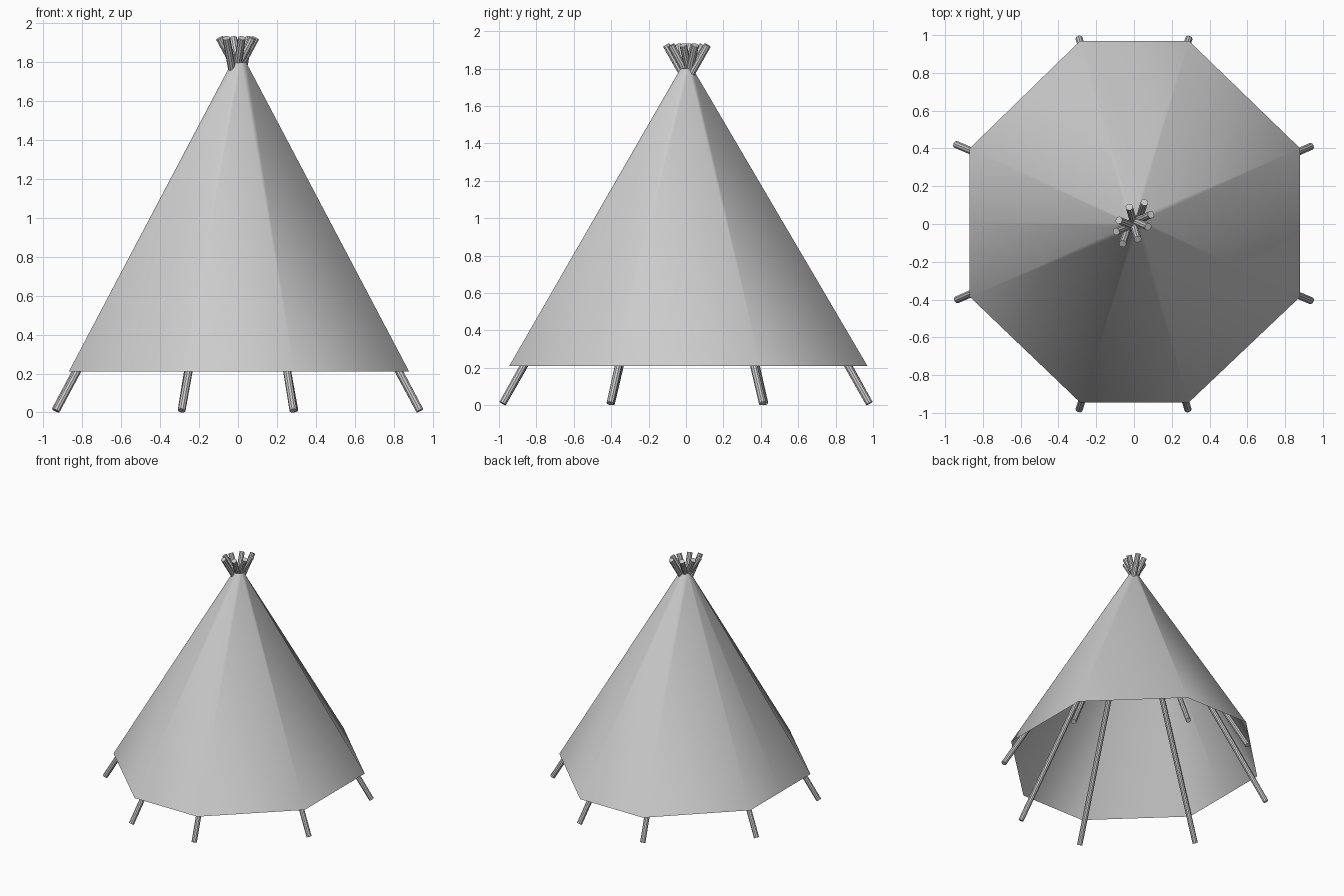
import bpy, bmesh
from mathutils import Vector

if "Cube" in bpy.data.objects:
    bpy.data.objects.remove(bpy.data.objects["Cube"])

# Eight poles: foot (x, y) and tip (x, y), crossing just below the tips
POLES = [((0.29, 0.98), (-0.06, -0.105)), ((-0.29, 0.98), (0.02, -0.08)),
         ((-0.94, 0.42), (0.075, -0.015)), ((-0.935, -0.40), (0.09, 0.05)),
         ((-0.29, -0.98), (0.055, 0.115)), ((0.285, -0.98), (-0.025, 0.09)),
         ((0.935, -0.405), (-0.08, 0.02)), ((0.935, 0.41), (-0.095, -0.04))]


def pole(i, foot, tip):
    a, b = Vector((*foot, 0.01)), Vector((*tip, 1.925))
    bpy.ops.mesh.primitive_cylinder_add(vertices=10, radius=0.02, depth=(b - a).length,
                                        location=(a + b) / 2)
    ob = bpy.context.object
    ob.name = f"pole_{i + 1}"
    ob.rotation_euler = (b - a).to_track_quat('Z', 'Y').to_euler()
    bpy.ops.object.shade_smooth_by_angle()


for i, (foot, tip) in enumerate(POLES):
    pole(i, foot, tip)

# Cloth cover: one sheet wrapped round the poles, meeting in a seam on the left
HEM = [(-0.87, 0.01), (-0.87, -0.385), (-0.285, -0.945), (0.29, -0.945), (0.88, -0.385),
       (0.88, 0.40), (0.29, 0.97), (-0.285, 0.97), (-0.87, 0.40), (-0.87, 0.01)]
bm = bmesh.new()
low = [bm.verts.new((x, y, 0.21)) for x, y in HEM]
high = [bm.verts.new((0.005 + x * 0.042, 0.003 + y * 0.034, 1.80)) for x, y in HEM]
for i in range(len(HEM) - 1):
    f = bm.faces.new((low[i], low[i + 1], high[i + 1], high[i]))
    f.smooth = True
me = bpy.data.meshes.new("cloth_cover")
bm.to_mesh(me)
bm.free()
bpy.context.collection.objects.link(bpy.data.objects.new("cloth_cover", me))
